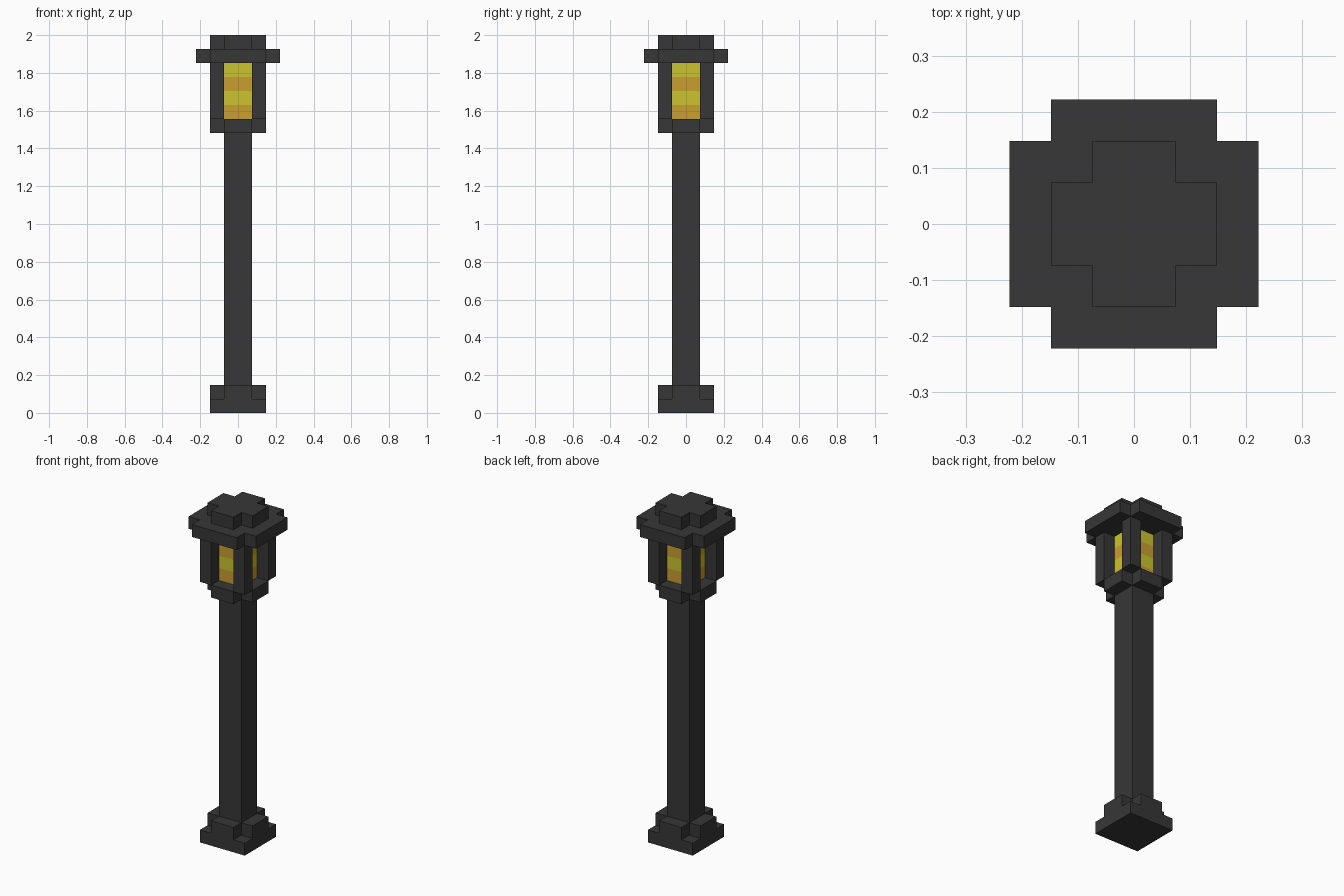
import bpy
import bmesh

if "Cube" in bpy.data.objects:
    bpy.data.objects.remove(bpy.data.objects["Cube"], do_unlink=True)

U = 2 / 27  # one block; the lamp is 27 blocks tall


def material(name, rgb):
    m = bpy.data.materials.new(name)
    m.use_nodes = True
    m.diffuse_color = (*rgb, 1)
    bsdf = next(n for n in m.node_tree.nodes if n.type == 'BSDF_PRINCIPLED')
    bsdf.inputs["Base Color"].default_value = (*rgb, 1)
    bsdf.inputs["Roughness"].default_value = 0.9
    return m


IRON = material("dark iron", (0.038, 0.038, 0.038))
YELLOW = material("yellow glow", (0.60, 0.55, 0.028))
ORANGE = material("orange glow", (0.58, 0.345, 0.030))


def prism(name, outline, levels, mats=(IRON,)):
    """Extrude an outline through the given heights, all in blocks."""
    bm = bmesh.new()
    rings = [[bm.verts.new((x * U, y * U, z * U)) for x, y in outline] for z in levels]
    n = len(outline)
    bm.faces.new(rings[0][::-1])
    bm.faces.new(rings[-1])
    for band, (low, high) in enumerate(zip(rings, rings[1:])):
        for i in range(n):
            j = (i + 1) % n
            face = bm.faces.new((low[i], low[j], high[j], high[i]))
            face.material_index = band % len(mats)
    mesh = bpy.data.meshes.new(name)
    bm.to_mesh(mesh)
    bm.free()
    for m in mats:
        mesh.materials.append(m)
    obj = bpy.data.objects.new(name, mesh)
    bpy.context.collection.objects.link(obj)
    return obj


def square(h, cx=0, cy=0):
    return [(cx - h, cy - h), (cx + h, cy - h), (cx + h, cy + h), (cx - h, cy + h)]


def notched(h):
    """Square of half width h with a one-block notch at each corner."""
    k = h - 1
    quarter = [(h, -k), (h, k), (k, k)]
    points = []
    for _ in range(4):
        points += quarter
        quarter = [(-y, x) for x, y in quarter]
    return points


# Stepped foot and pole
prism("base_plinth", square(2), (0, 1))
prism("base_step", notched(2), (1, 2))
prism("pole", square(1), (2, 20))

# Lantern: collar, banded light and four corner posts
prism("lantern_collar", notched(2), (20, 21))
prism("lantern_light", square(1), (21, 22, 23, 24, 25), (ORANGE, YELLOW))
for side, sx in (("left", 1), ("right", -1)):
    for end, sy in (("front", -1), ("back", 1)):
        prism(f"lantern_post_{end}_{side}", square(0.5, 1.5 * sx, 1.5 * sy), (21, 25))

# Roof
prism("roof_brim", notched(3), (25, 26))
prism("roof_cap", notched(2), (26, 27))
